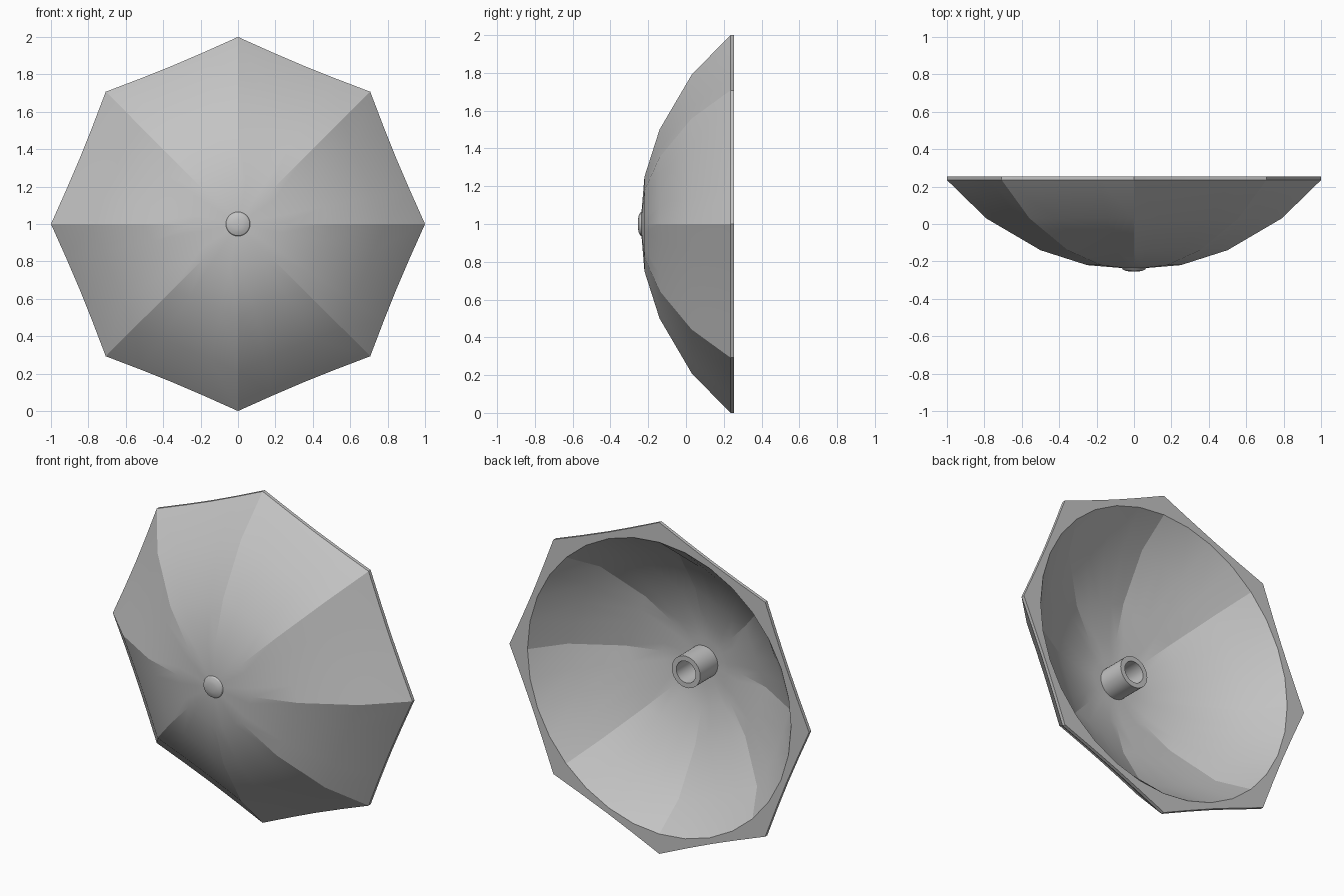
import bpy, bmesh, math

cube = bpy.data.objects.get("Cube")
if cube:
    bpy.data.objects.remove(cube, do_unlink=True)

SIDES, SEGS = 8, 32
PER = SEGS // SIDES

grey = bpy.data.materials.new("light_grey")
grey.use_nodes = True
colour = (0.55, 0.55, 0.55, 1)
grey.diffuse_color = colour
grey.node_tree.nodes["Principled BSDF"].inputs["Base Color"].default_value = colour


def panel_factor(k):
    """Radius of a slightly scalloped octagon relative to its corners."""
    half = math.pi / SIDES
    t = (k % PER) / PER
    a = t * 2 * half
    return math.cos(half) / math.cos(a - half) - 0.008 * math.sin(math.pi * t)


def spin(name, rows):
    """Loft rows of (radius, y, octagon share) round the y axis; radius 0 is a pole."""
    bm = bmesh.new()
    rings = []
    for r, y, octagon in rows:
        if r == 0:
            rings.append([bm.verts.new((0, y, 1))] * SEGS)
            continue
        ring = []
        for k in range(SEGS):
            a = 2 * math.pi * k / SEGS
            f = r * (1 + octagon * (panel_factor(k) - 1))
            ring.append(bm.verts.new((f * math.cos(a), y, 1 + f * math.sin(a))))
        rings.append(ring)
    seams = []
    for (lo, hi), (row, nxt) in zip(zip(rings, rings[1:]), zip(rows, rows[1:])):
        for k in range(SEGS):
            n = (k + 1) % SEGS
            corners = list(dict.fromkeys([lo[k], lo[n], hi[n], hi[k]]))
            bm.faces.new(corners)
        # Seams between the panels stay crisp away from the crown
        if row[2] + nxt[2] > 0 and min(row[0], nxt[0]) > 0.2:
            seams += [bm.edges.get((lo[k], hi[k])) for k in range(0, SEGS, PER)]
    bmesh.ops.recalc_face_normals(bm, faces=bm.faces[:])
    for face in bm.faces:
        face.smooth = True
    for edge in bm.edges:
        if edge.calc_face_angle(0) > math.radians(30):
            edge.smooth = False
    for edge in seams:
        edge.smooth = False
    mesh = bpy.data.meshes.new(name)
    bm.to_mesh(mesh)
    bm.free()
    mesh.materials.append(grey)
    obj = bpy.data.objects.new(name, mesh)
    bpy.context.collection.objects.link(obj)
    return obj


# Panelled outer shell, flat rim and hollow inside
spin("canopy", [
    (0, -0.237, 1), (0.07, -0.235, 1), (0.25, -0.22, 1), (0.5, -0.14, 1),
    (0.79, 0.03, 1), (1, 0.235, 1), (1, 0.255, 1),
    (0.88, 0.255, 0), (0.74, 0.07, 0.6), (0.47, -0.09, 1),
    (0.27, -0.15, 1), (0.14, -0.168, 0), (0, -0.168, 0),
])

# Hollow mounting socket on the inside
spin("shaft_socket", [
    (0.095, -0.18, 0), (0.095, 0, 0), (0.065, 0, 0),
    (0.065, -0.16, 0), (0, -0.16, 0),
])

# Rounded cap on the crown
spin("crown_cap", [
    (0.05, -0.225, 0), (0.065, -0.235, 0), (0.06, -0.243, 0),
    (0.045, -0.25, 0), (0.025, -0.254, 0), (0, -0.255, 0),
])
